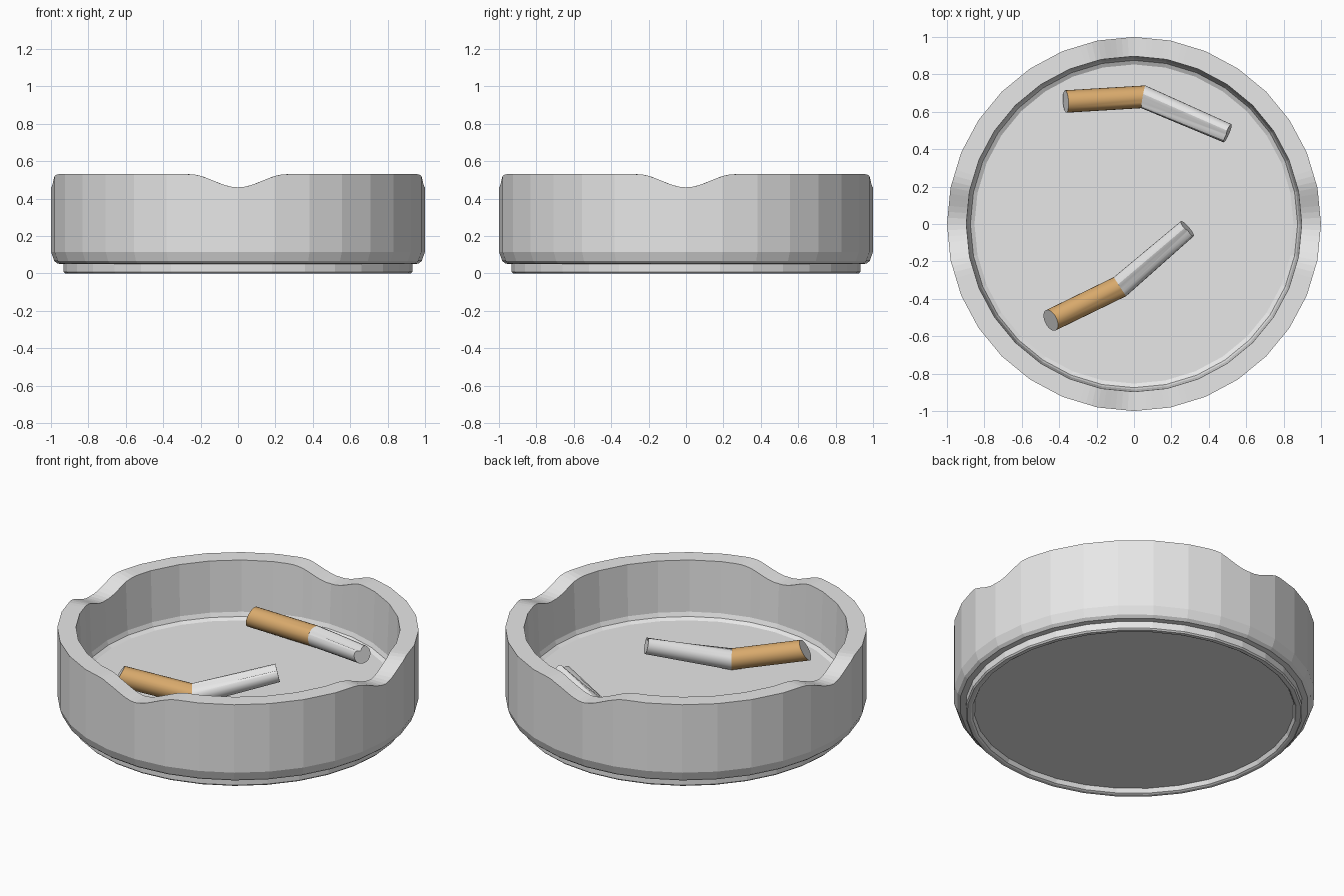
import bpy, bmesh, math
from mathutils import Vector

if "Cube" in bpy.data.objects:
    bpy.data.objects.remove(bpy.data.objects["Cube"])


def material(name, rgb):
    m = bpy.data.materials.new(name)
    m.diffuse_color = (*rgb, 1)
    m.use_nodes = True
    m.node_tree.nodes["Principled BSDF"].inputs["Base Color"].default_value = m.diffuse_color
    return m


GREY = material("light_grey", (0.8, 0.8, 0.8))
TAN = material("filter_tan", (0.69, 0.40, 0.15))


def make_object(name, bm, mats):
    bmesh.ops.recalc_face_normals(bm, faces=bm.faces)
    me = bpy.data.meshes.new(name)
    bm.to_mesh(me)
    bm.free()
    for m in mats:
        me.materials.append(m)
    ob = bpy.data.objects.new(name, me)
    bpy.context.collection.objects.link(ob)
    return ob


def bridge(bm, a, b, mat=0):
    n = len(a)
    for i in range(n):
        f = bm.faces.new((a[i], a[(i + 1) % n], b[(i + 1) % n], b[i]))
        f.material_index = mat


# Tray outline: 32 sides, with extra points along the sides near each notch
outline = []
SIDES = 32
for i in range(SIDES):
    a0, a1 = (2 * math.pi * k / SIDES for k in (i, i + 1))
    p0 = Vector((math.cos(a0), math.sin(a0)))
    p1 = Vector((math.cos(a1), math.sin(a1)))
    steps = 6 if i % 8 in (0, 1, 6, 7) else 1
    outline += [p0.lerp(p1, s / steps) for s in range(steps)]


def notch(x, y):
    t = min(abs(x), abs(y))
    return 0.035 * (1 + math.cos(math.pi * t / 0.26)) if t < 0.26 else 0


# Tray profile (radius, height), from the recessed underside to the floor
TOP = 0.53
profile = [(0.885, 0.03), (0.895, 0.005), (0.905, 0), (0.925, 0), (0.933, 0.008),
           (0.933, 0.05), (0.965, 0.052), (0.982, 0.066), (1.0, 0.115),
           (1.0, TOP), (0.897, TOP), (0.885, 0.22), (0.875, 0.195), (0.853, 0.182)]
bm = bmesh.new()
rings = []
for r, z in profile:
    rings.append([bm.verts.new((p.x * r, p.y * r,
                                z - (notch(p.x * r, p.y * r) if z == TOP else 0)))
                  for p in outline])
for a, b in zip(rings, rings[1:]):
    bridge(bm, a, b)
bm.faces.new(rings[0])
bm.faces.new(rings[-1])
make_object("tray", bm, [GREY])


# Bent cigarette stubs: tan filter, crumpled paper
def stub(name, tip, bend, end, cap_tilt, r=0.06, n=24):
    tip, bend, end = Vector(tip), Vector(bend), Vector(end)
    d1, d2 = (bend - tip).normalized(), (end - bend).normalized()
    cap_normal = Vector((d1.x, d1.y, -math.tan(cap_tilt)))
    bm = bmesh.new()

    def ring(c, d, normal, crush=0):
        u = d.cross(Vector((0, 0, 1))).normalized()
        v = u.cross(d)
        out = []
        for i in range(n):
            a = 2 * math.pi * i / n
            k = 1 - crush * max(0, math.cos(a - 1.2)) ** 8
            k -= 0.12 * (crush > 0)
            o = (u * math.cos(a) + v * math.sin(a)) * r * k
            o -= d * (o.dot(normal) / d.dot(normal))
            out.append(bm.verts.new(c + o))
        return out

    a = ring(tip, d1, cap_normal)
    b = ring(bend, d1, d1 + d2)
    c = ring(end, d2, d2, 0.5)
    bridge(bm, a, b, 1)
    bridge(bm, b, c)
    bm.faces.new(a)
    bm.faces.new(c)
    ob = make_object(name, bm, [GREY, TAN])
    bpy.context.view_layer.objects.active = ob
    ob.select_set(True)
    bpy.ops.object.shade_smooth_by_angle(angle=math.radians(25))
    ob.select_set(False)


stub("back_stub", (-0.365, 0.655, 0.255), (0.05, 0.68, 0.235), (0.5, 0.485, 0.32),
     math.radians(14))
stub("front_stub", (-0.445, -0.515, 0.32), (-0.075, -0.335, 0.235), (0.285, -0.025, 0.345),
     math.radians(30))
